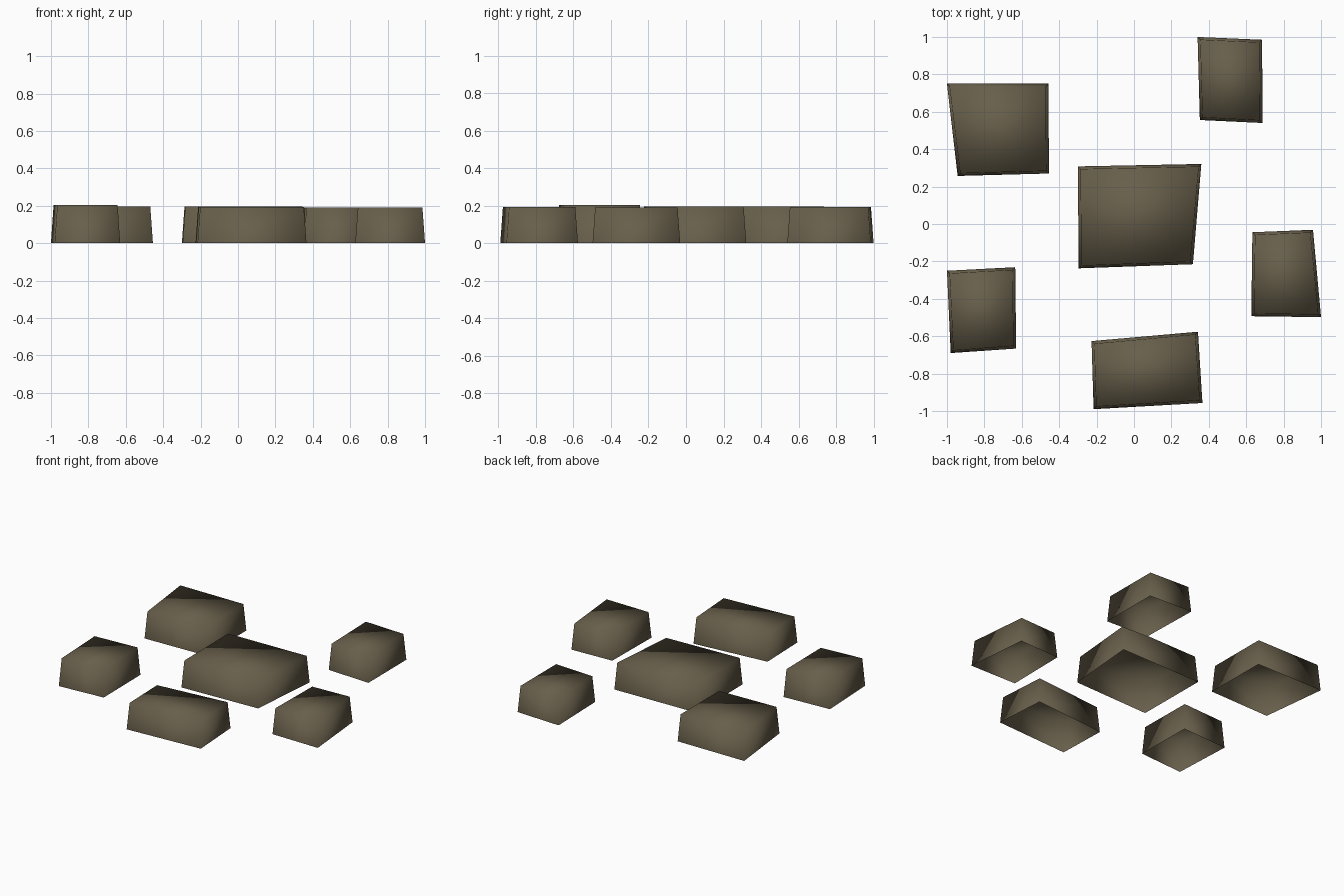
import bpy, bmesh
from mathutils import Vector

if "Cube" in bpy.data.objects:
    bpy.data.objects.remove(bpy.data.objects["Cube"])

stone = bpy.data.materials.new("dark_stone")
stone.diffuse_color = (0.138, 0.114, 0.07, 1)
stone.use_nodes = True
stone.node_tree.nodes["Principled BSDF"].inputs["Base Color"].default_value = stone.diffuse_color

INSET = 0.014  # how far the walls lean inwards


def paving_stone(name, height, base):
    """Tapered slab with an open underside; base runs anticlockwise from front left."""
    bm = bmesh.new()
    base = [Vector((x, y, 0)) for x, y in base]
    centre = sum(base, Vector()) / 4
    low = [bm.verts.new(p) for p in base]
    high = []
    for p in base:
        d = p - centre
        lean = Vector((INSET if d.x < 0 else -INSET, INSET if d.y < 0 else -INSET, height))
        high.append(bm.verts.new(p + lean))
    bm.faces.new(high)
    for i in range(4):
        j = (i + 1) % 4
        bm.faces.new((low[i], low[j], high[j], high[i]))
    for f in bm.faces:
        f.smooth = True
    me = bpy.data.meshes.new(name)
    bm.to_mesh(me)
    bm.free()
    me.materials.append(stone)
    bpy.context.collection.objects.link(bpy.data.objects.new(name, me))


# Six stepping stones
paving_stone("stone_back_left", 0.197, [(-.943, .257), (-.455, .27), (-.457, .75), (-1, .75)])
paving_stone("stone_back_right", 0.192, [(.352, .556), (.687, .54), (.685, .985), (.34, 1)])
paving_stone("stone_centre", 0.197, [(-.296, -.237), (.315, -.215), (.36, .321), (-.30, .308)])
paving_stone("stone_right", 0.19, [(.627, -.493), (1, -.498), (.957, -.031), (.633, -.044)])
paving_stone("stone_front_left", 0.204, [(-.98, -.69), (-.63, -.666), (-.635, -.231), (-1, -.25)])
paving_stone("stone_front", 0.193, [(-.216, -.99), (.366, -.957), (.342, -.576), (-.227, -.626)])
